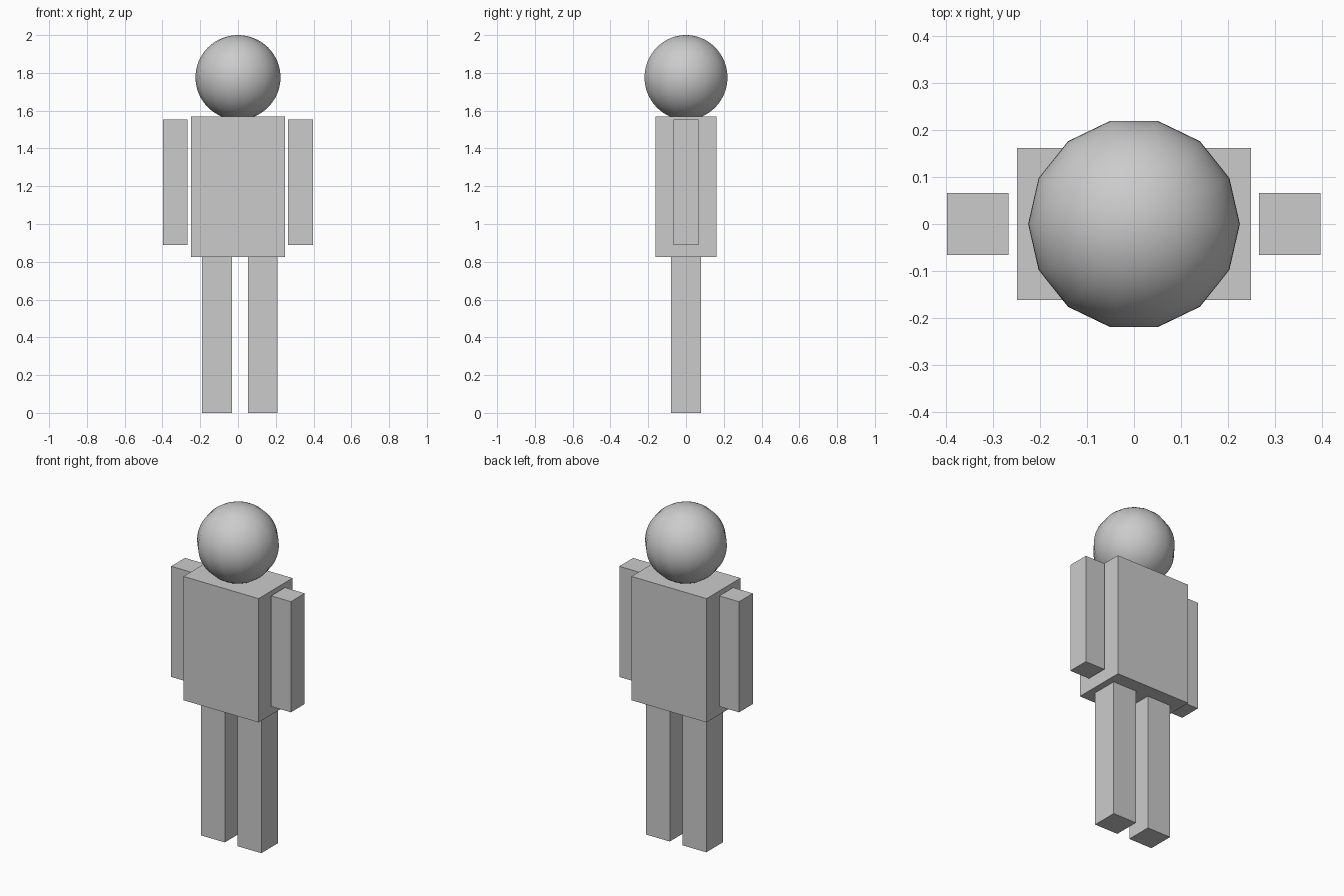
import bpy
import bmesh
from math import radians
from mathutils import Matrix

if "Cube" in bpy.data.objects:
    bpy.data.objects.remove(bpy.data.objects["Cube"])


def finish(name, bm, smooth=False):
    mesh = bpy.data.meshes.new(name)
    bm.to_mesh(mesh)
    bm.free()
    for poly in mesh.polygons:
        poly.use_smooth = smooth
    obj = bpy.data.objects.new(name, mesh)
    bpy.context.collection.objects.link(obj)
    return obj


def box(name, centre, size):
    bm = bmesh.new()
    bmesh.ops.create_cube(bm, size=1.0,
                          matrix=Matrix.Diagonal((*size, 1.0)))
    obj = finish(name, bm)
    obj.location = centre
    return obj


# Torso block
box("torso", (0, 0, 1.197), (0.498, 0.322, 0.742))

# Arms, standing just clear of the torso
for side, x in (("left", -0.332), ("right", 0.331)):
    box(side + "_arm", (x, 0, 1.221), (0.131, 0.131, 0.663))

# Legs, set slightly off centre
for side, x in (("left", -0.111), ("right", 0.131)):
    box(side + "_leg", (x, 0, 0.413), (0.157, 0.157, 0.826))

# Head: 14-sided sphere with finely spaced rings, a corner facing each side
bm = bmesh.new()
bmesh.ops.create_uvsphere(bm, u_segments=14, v_segments=32, radius=0.225,
                          matrix=Matrix.Rotation(radians(90), 4, 'Z'))
head = finish("head", bm, smooth=True)
head.location = (0, 0, 1.776)
head.scale.z = 0.224 / 0.225
